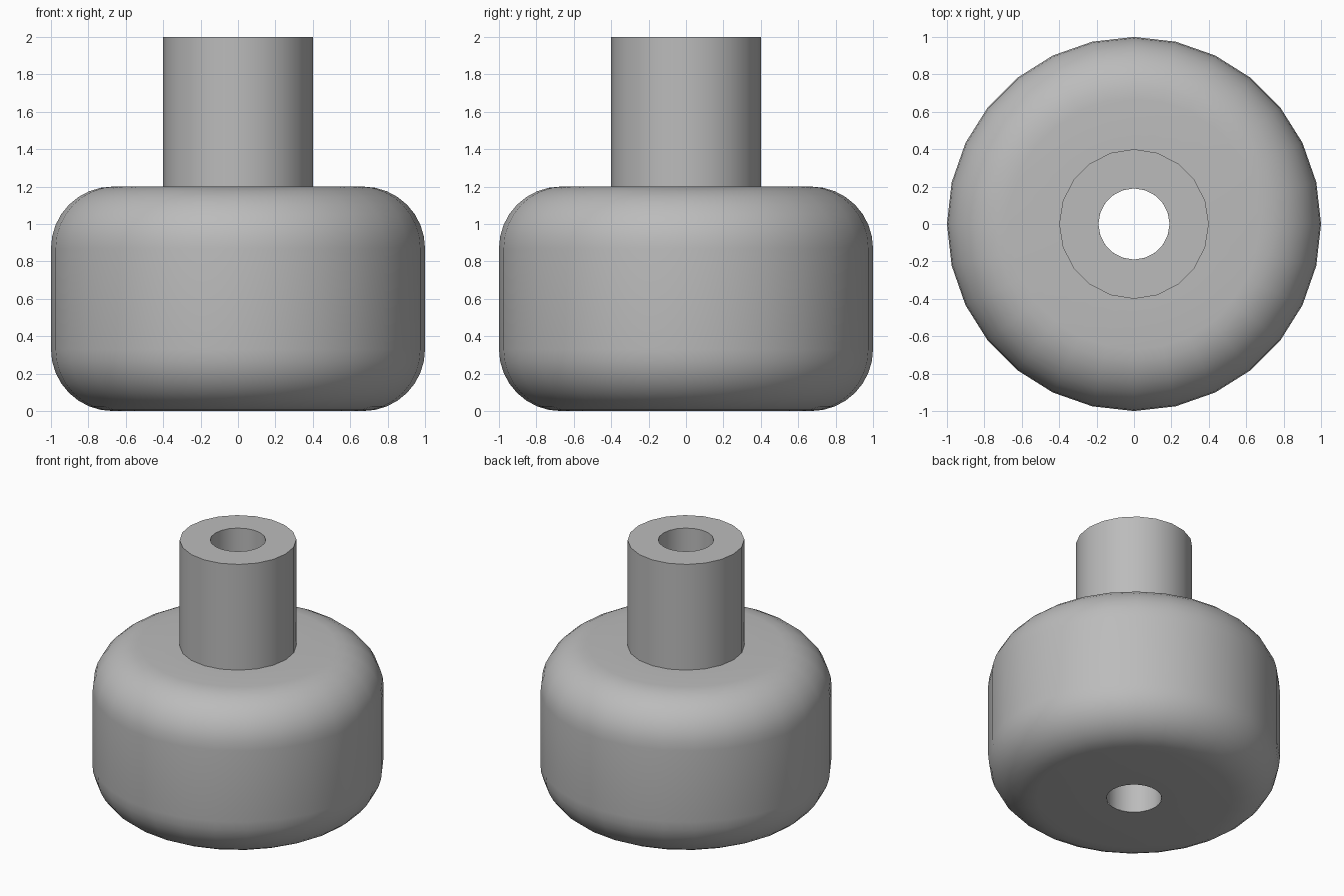
import bpy, bmesh
from math import sin, cos, pi, radians

cube = bpy.data.objects.get("Cube")
if cube:
    bpy.data.objects.remove(cube, do_unlink=True)

grey = bpy.data.materials.new("plain_grey")
grey.use_nodes = True
colour = (0.5, 0.5, 0.5, 1)
grey.diffuse_color = colour
grey.node_tree.nodes["Principled BSDF"].inputs["Base Color"].default_value = colour


def lathe(name, profile, sides):
    """Turn a radius/height profile, listed from top to bottom, around z."""
    bm = bmesh.new()
    rings = [[bm.verts.new((r * cos(2 * pi * i / sides), r * sin(2 * pi * i / sides), z))
              for i in range(sides)] for r, z in profile]
    for upper, lower in zip(rings, rings[1:]):
        for i in range(sides):
            j = (i + 1) % sides
            bm.faces.new((upper[i], lower[i], lower[j], upper[j]))
    mesh = bpy.data.meshes.new(name)
    bm.to_mesh(mesh)
    bm.free()
    mesh.materials.append(grey)
    obj = bpy.data.objects.new(name, mesh)
    bpy.context.collection.objects.link(obj)
    bpy.ops.object.select_all(action="DESELECT")
    obj.select_set(True)
    bpy.context.view_layer.objects.active = obj
    bpy.ops.object.shade_smooth_by_angle(angle=radians(30))
    return obj


BORE, STEM, BODY = 0.19, 0.4, 1.0
SHOULDER, TOP, FILLET, STEPS = 1.2, 2.0, 0.33, 8

# Wide drum with rounded upper and lower edges
arc = [(BODY - FILLET + FILLET * sin(a), FILLET * cos(a))
       for a in (pi / 2 * k / STEPS for k in range(STEPS + 1))]
upper = [(r, SHOULDER - FILLET + h) for r, h in arc]
lower = [(r, FILLET - h) for r, h in reversed(arc)]
lathe("round_body", [(STEM - 0.02, SHOULDER)] + upper + lower + [(BORE, 0)], 28)

# Hollow stem, whose bore runs through to the underside
lathe("hollow_stem", [(BORE, 0), (BORE, TOP), (STEM, TOP), (STEM, SHOULDER)], 20)
